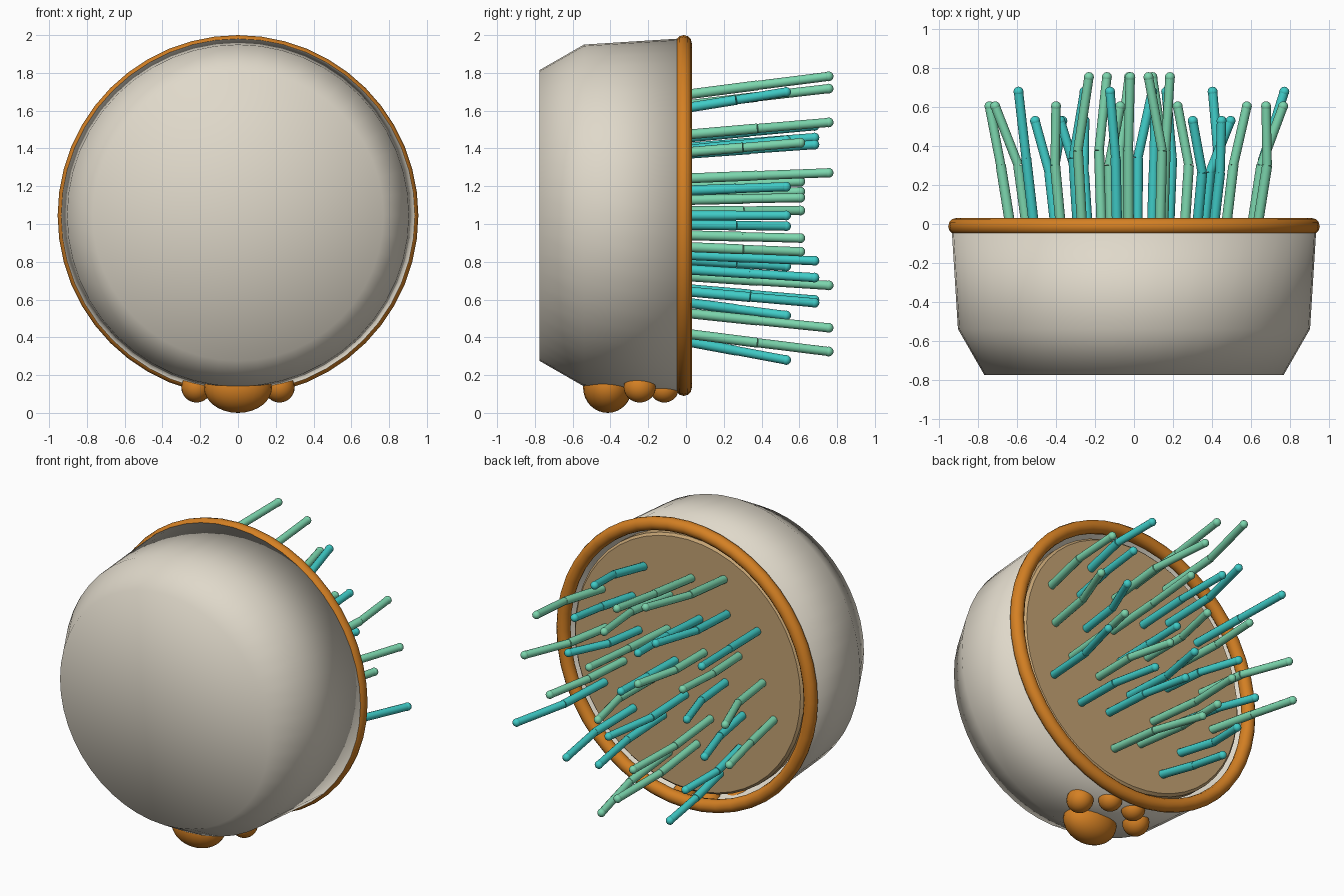
import bpy, bmesh, math
from mathutils import Vector, Matrix

if "Cube" in bpy.data.objects:
    bpy.data.objects.remove(bpy.data.objects["Cube"])

CZ = 1.045  # height of the body axis


def material(name, rgb):
    m = bpy.data.materials.new(name)
    m.diffuse_color = (*rgb, 1)
    m.use_nodes = True
    m.node_tree.nodes["Principled BSDF"].inputs["Base Color"].default_value = m.diffuse_color
    return m


CREAM = material("cream", (0.74, 0.69, 0.59))
ORANGE = material("orange", (0.66, 0.216, 0.017))
TAN = material("tan", (0.56, 0.37, 0.175))
TEAL = material("teal", (0.05, 0.60, 0.57))
GREEN = material("mint green", (0.20, 0.67, 0.42))


def finish(name, bm, mat, angle=None):
    bmesh.ops.recalc_face_normals(bm, faces=bm.faces)
    me = bpy.data.meshes.new(name)
    bm.to_mesh(me)
    bm.free()
    me.materials.append(mat)
    ob = bpy.data.objects.new(name, me)
    bpy.context.collection.objects.link(ob)
    me.shade_smooth()
    if angle is not None:
        me.set_sharp_from_angle(angle=math.radians(angle))
    return ob


def lathe(name, profile, mat, steps=48, angle=None, closed=False):
    """Spin (radius, y) points around the y axis through the body centre."""
    bm = bmesh.new()
    vs = [bm.verts.new((r, y, 0)) for r, y in profile]
    pairs = list(zip(vs, vs[1:])) + ([(vs[-1], vs[0])] if closed else [])
    edges = [bm.edges.new(p) for p in pairs]
    bmesh.ops.spin(bm, geom=vs + edges, cent=(0, 0, 0), axis=(0, 1, 0),
                   angle=math.tau, steps=steps, use_duplicate=False)
    bmesh.ops.remove_doubles(bm, verts=bm.verts, dist=1e-4)
    bmesh.ops.translate(bm, verts=bm.verts, vec=(0, 0, CZ))
    return finish(name, bm, mat, angle)


# Cup-shaped body with a thin wall, open at the back
lathe("body_shell", [(0, -0.775), (0.77, -0.775), (0.905, -0.54), (0.937, -0.03),
                     (0.91, -0.03), (0.88, -0.53), (0.75, -0.745), (0, -0.745)], CREAM)

# Round trim around the open edge
lathe("rim_ring", [(0.912 + 0.043 * math.cos(a), -0.012 + 0.043 * math.sin(a))
                   for a in (math.tau * k / 12 for k in range(12))],
      ORANGE, closed=True)

# Cushion disc that holds the bristles
lathe("bristle_pad", [(0, -0.09), (0.845, -0.09), (0.845, -0.035), (0.83, -0.02),
                      (0, -0.02)], TAN, angle=30)


def rod(bm, a, b, r):
    d = b - a
    mat = Matrix.Translation((a + b) / 2) @ d.to_track_quat('Z', 'Y').to_matrix().to_4x4()
    bmesh.ops.create_cone(bm, cap_ends=True, segments=12, radius1=r, radius2=r,
                          depth=d.length, matrix=mat)


# Bent bristles in a sunflower spiral, four lengths, alternating colours
COUNT = 30
for i in range(COUNT):
    spread = math.sqrt((i + 0.5) / COUNT)
    ang = i * math.radians(137.508)
    out = Vector((math.cos(ang), 0, math.sin(ang))) * spread
    tip_y = 0.53 + 0.075 * (i % 4)
    centre = Vector((0, 0, CZ))
    base = centre + out * 0.72 + Vector((0, -0.03, 0))
    bend = centre + out * 0.78 + Vector((0, tip_y / 2, 0))
    tip = centre + out * 0.834 + Vector((0.08 * math.sin(i), tip_y, 0))
    bm = bmesh.new()
    rod(bm, base, bend, 0.026)
    rod(bm, bend, tip, 0.024)
    bmesh.ops.create_uvsphere(bm, u_segments=12, v_segments=8, radius=0.026,
                              matrix=Matrix.Translation(tip))
    finish(f"bristle_{i + 1}", bm, GREEN if i % 2 else TEAL, 40)


# Paw-shaped foot: one large pad and four toes
def pad(name, loc, size):
    bm = bmesh.new()
    bmesh.ops.create_uvsphere(bm, u_segments=24, v_segments=16, radius=1,
                              matrix=Matrix.Translation(loc) @ Matrix.Diagonal((*size, 1)))
    finish(name, bm, ORANGE)


pad("paw_main_pad", (0, -0.415, 0.135), (0.18, 0.13, 0.135))
for side, label in ((-1, "left"), (1, "right")):
    pad(f"paw_outer_toe_{label}", (side * 0.22, -0.245, 0.135), (0.08, 0.085, 0.08))
    pad(f"paw_inner_toe_{label}", (side * 0.09, -0.115, 0.125), (0.072, 0.075, 0.07))
